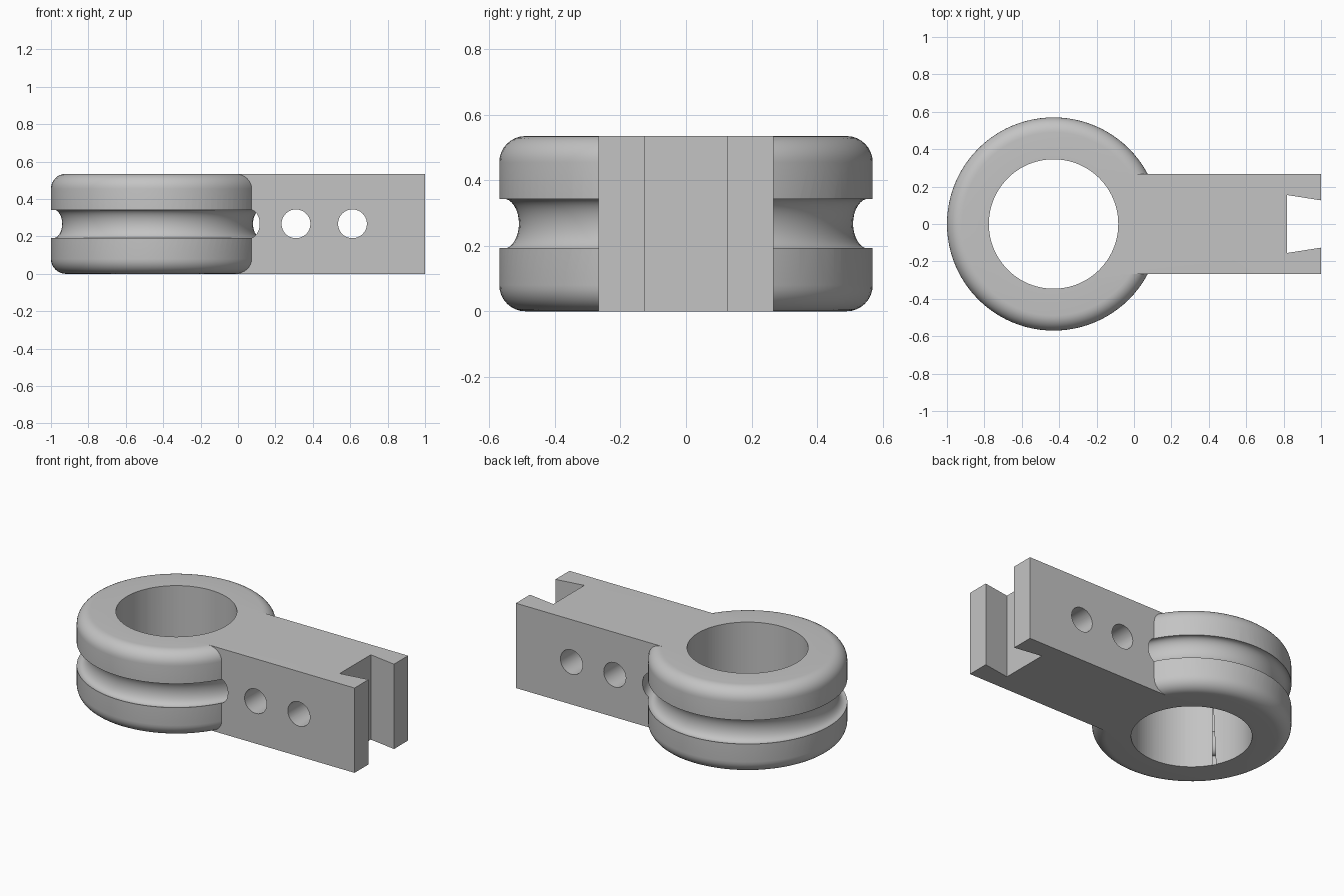
import bpy, bmesh, math
from mathutils import Matrix, Vector

if "Cube" in bpy.data.objects:
    bpy.data.objects.remove(bpy.data.objects["Cube"])

H, MID = 0.535, 0.2675          # overall height, mid height
CX, R, BORE = -0.43, 0.57, 0.346
ARM = 0.267                     # half width of the arm
SEG = 96

grey = bpy.data.materials.new("grey metal")
grey.diffuse_color = (0.55, 0.55, 0.55, 1)
grey.use_nodes = True
grey.node_tree.nodes["Principled BSDF"].inputs["Base Color"].default_value = grey.diffuse_color


def make(name, bm):
    bmesh.ops.remove_doubles(bm, verts=bm.verts, dist=1e-5)
    bmesh.ops.recalc_face_normals(bm, faces=bm.faces)
    me = bpy.data.meshes.new(name)
    bm.to_mesh(me)
    bm.free()
    me.materials.append(grey)
    ob = bpy.data.objects.new(name, me)
    bpy.context.collection.objects.link(ob)
    return ob


def lathe(name, profile, closed):
    """Spin (radius, z) points around the ring axis."""
    bm = bmesh.new()
    vs = [bm.verts.new((CX + r, 0, z)) for r, z in profile]
    es = [bm.edges.new(p) for p in zip(vs, vs[1:])]
    if closed:
        es.append(bm.edges.new((vs[-1], vs[0])))
    bmesh.ops.spin(bm, geom=vs + es, cent=(CX, 0, 0), axis=(0, 0, 1),
                   angle=2 * math.pi, steps=SEG, use_duplicate=False)
    return make(name, bm)


def prism(name, outline, z0, z1):
    bm = bmesh.new()
    f = bm.faces.new([bm.verts.new((x, y, z0)) for x, y in outline])
    top = bmesh.ops.extrude_face_region(bm, geom=[f])["geom"]
    bmesh.ops.translate(bm, vec=(0, 0, z1 - z0),
                        verts=[v for v in top if isinstance(v, bmesh.types.BMVert)])
    return make(name, bm)


def cylinder(name, loc, radius, depth, segs, rot=Matrix()):
    bm = bmesh.new()
    bmesh.ops.create_cone(bm, cap_ends=True, segments=segs, radius1=radius,
                          radius2=radius, depth=depth,
                          matrix=Matrix.Translation(Vector(loc)) @ rot)
    return make(name, bm)


def combine(body, other, op):
    m = body.modifiers.new(op, 'BOOLEAN')
    m.operation, m.object, m.solver = op, other, 'EXACT'
    bpy.context.view_layer.objects.active = body
    bpy.ops.object.modifier_apply(modifier=m.name)
    bpy.data.objects.remove(other)


# Round head with filleted rims
F, N = 0.08, 8
arc = [(R - F + F * math.cos(a), F * math.sin(a))
       for a in (math.pi / 2 * i / N for i in range(N + 1))]
profile = [(0, 0)] + [(r, F - s) for r, s in reversed(arc)] \
    + [(r, H - F + s) for r, s in arc] + [(0, H)]
body = lathe("ring_with_arm", profile, False)

# Straight arm
combine(body, prism("arm", [(CX, -ARM), (1, -ARM), (1, ARM), (CX, ARM)], 0, H), 'UNION')

# Groove running round the head and tunnelling through the arm
groove = [(0.559 + 0.049 * math.cos(a), MID + 0.077 * math.sin(a))
          for a in (2 * math.pi * i / 32 for i in range(32))]
combine(body, lathe("groove_cutter", groove, True), 'DIFFERENCE')

# Central bore
combine(body, cylinder("bore_cutter", (CX, 0, MID), BORE, 2, SEG), 'DIFFERENCE')

# Two cross holes in the arm
for x in (0.31, 0.612):
    combine(body, cylinder("hole_cutter", (x, 0, MID), 0.077, 2, 48,
                           Matrix.Rotation(math.pi / 2, 4, 'X')), 'DIFFERENCE')

# Dovetail notch in the arm end (sides continue past the end face)
combine(body, prism("notch_cutter", [(0.818, -0.155), (1.06, -0.117),
                                     (1.06, 0.117), (0.818, 0.155)], -0.1, H + 0.1),
        'DIFFERENCE')

# Smooth curved faces, keep edges crisp
bpy.ops.object.select_all(action='DESELECT')
body.select_set(True)
bpy.context.view_layer.objects.active = body
bpy.ops.object.shade_smooth_by_angle(angle=math.radians(25))
